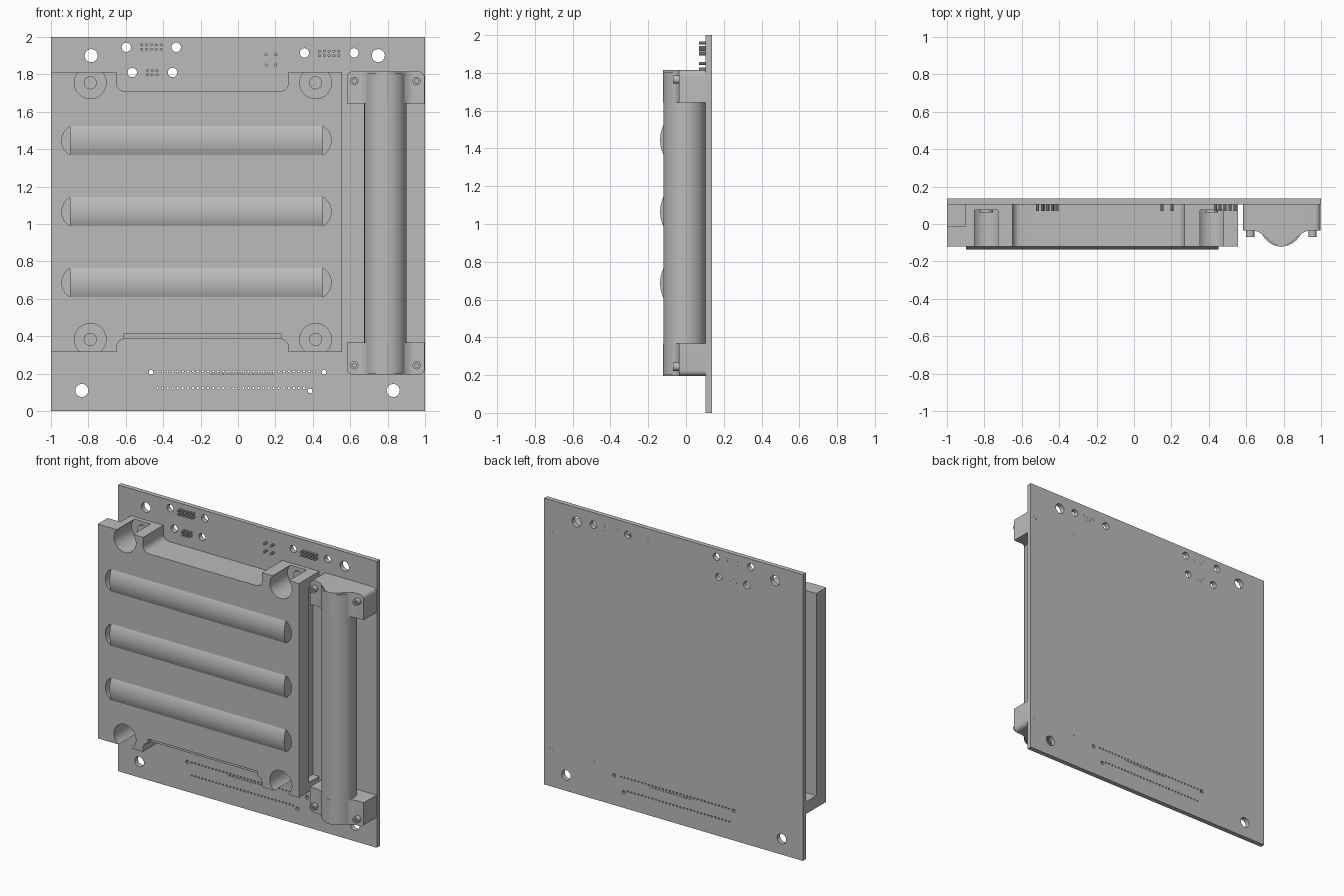
import bpy, bmesh, math
from mathutils import Vector

if "Cube" in bpy.data.objects:
    bpy.data.objects.remove(bpy.data.objects["Cube"], do_unlink=True)

grey = bpy.data.materials.new("plain_grey")
grey.use_nodes = True
grey.diffuse_color = (0.5, 0.5, 0.5, 1)
for node in grey.node_tree.nodes:
    if node.type == 'BSDF_PRINCIPLED':
        node.inputs["Base Color"].default_value = (0.5, 0.5, 0.5, 1)

AXES = {
    'x': lambda a, b, h: Vector((h, a, b)),
    'y': lambda a, b, h: Vector((a, h, b)),
    'z': lambda a, b, h: Vector((a, b, h)),
}


def arc(cx, cy, r, start, end, n=8):
    angles = [math.radians(start + (end - start) * i / n) for i in range(n + 1)]
    return [(cx + r * math.cos(t), cy + r * math.sin(t)) for t in angles]


def disc(cx, cy, r, n=24):
    return arc(cx, cy, r, 0, 360, n)[:-1]


def rect(a0, a1, b0, b1):
    return [(a0, b0), (a1, b0), (a1, b1), (a0, b1)]


def solid(name, pieces):
    """Extrude each (outline, axis, low, high) into one mesh object."""
    bm = bmesh.new()
    for pts, axis, lo, hi in pieces:
        to3d = AXES[axis]
        face = bm.faces.new([bm.verts.new(to3d(a, b, lo)) for a, b in pts])
        out = bmesh.ops.extrude_face_region(bm, geom=[face], use_keep_orig=True)
        new = [v for v in out["geom"] if isinstance(v, bmesh.types.BMVert)]
        bmesh.ops.translate(bm, verts=new, vec=to3d(0, 0, hi - lo))
    bmesh.ops.recalc_face_normals(bm, faces=bm.faces)
    mesh = bpy.data.meshes.new(name)
    bm.to_mesh(mesh)
    bm.free()
    mesh.materials.append(grey)
    ob = bpy.data.objects.new(name, mesh)
    bpy.context.collection.objects.link(ob)
    return ob


def cut(ob, pieces):
    cutter = solid("cutter", pieces)
    cutter.hide_render = True
    mod = ob.modifiers.new("cut", 'BOOLEAN')
    mod.operation, mod.solver, mod.object = 'DIFFERENCE', 'EXACT', cutter
    bpy.context.view_layer.objects.active = ob
    bpy.ops.object.modifier_apply(modifier=mod.name)
    bpy.data.objects.remove(cutter, do_unlink=True)


BACK, BOARD, FACE = 0.137, 0.104, -0.12

# Circuit board with mounting holes and tiny solder holes
board = solid("board", [(rect(-1, 1, 0, 2), 'y', BOARD, BACK)])
holes = [(-.785, 1.9, .035), (.75, 1.9, .035), (-.835, .11, .035), (.83, .11, .035)]
holes += [(x, z, .025) for x, z in ((-.597, 1.945), (-.33, 1.945), (-.565, 1.81),
                                    (-.35, 1.81), (.355, 1.915), (.62, 1.915))]
holes += [(-.465, .207, .013), (.46, .207, .013), (.385, .108, .013)]
row_a = [-.43 + .027 * i for i in range(32)]
holes += [(x, .212, .006) for x in row_a]
holes += [(x, .122, .006) for x in row_a if abs(x - .385) > .022]
holes += [(-.14 + .02 * i, .198, .004) for i in range(17)]
cut(board, [(disc(x, z, r, 24 if r > .02 else 8), 'y', BOARD - .05, BACK + .05)
            for x, z, r in holes])

# Connector pins through the board
pin_groups = [(-.515, .026, 5, (1.958, 1.934)), (-.485, .026, 3, (1.82, 1.798)),
              (.15, .052, 2, (1.905, 1.85)), (.435, .026, 5, (1.924, 1.9))]
solid("connector_pins", [(disc(x0 + step * i, z, .008, 10), 'y', .07, BACK + .0005)
                         for x0, step, n, rows in pin_groups
                         for i in range(n) for z in rows])

# Main housing, outlined with rounded cutouts at top and bottom
L, R, r = -.65, .27, .045
outline = [(-1, .315), (L, .315)]
outline += arc(L + r, .385 - r, r, 180, 90) + arc(R - r, .385 - r, r, 90, 0)
outline += [(R, .315), (.555, .315), (.555, 1.812), (R, 1.812)]
outline += arc(R - r, 1.71 + r, r, 0, -90) + arc(L + r, 1.71 + r, r, 270, 180)
outline += [(L, 1.812), (-1, 1.812)]
housing = solid("housing", [(outline, 'y', FACE, BOARD)])

screws = [(x, z) for x in (-.79, .415) for z in (.383, 1.755)]
rib_levels = (.687, 1.066, 1.446)
X0, X1, HALF = -.897, .453, .0775
END = .089
tilt = math.degrees(math.asin(HALF / END))
inset = END * math.cos(math.radians(tilt))


def slot(z):
    return (arc(X1 - inset, z, END, -tilt, tilt, 12)
            + arc(X0 + inset, z, END, 180 - tilt, 180 + tilt, 12))


cuts = [(disc(x, z, .085, 40), 'y', FACE - .1, .075) for x, z in screws]
cuts += [(slot(z), 'y', FACE - .1, -.04) for z in rib_levels]
# side recesses behind the front plate, and the lower front step
cuts += [(rect(-1.1, -.9, -.01, .2), 'z', .4, 1.9),
         (rect(.505, .7, -.01, .2), 'z', .38, 1.74),
         (rect(L + .04, R - .04, .2, .415), 'y', FACE - .1, -.09)]
cut(housing, cuts)

# Screw heads in the corner pockets
solid("housing_screws", [(disc(x, z, .035), 'y', .062, .09) for x, z in screws])

# Rounded cells showing through the slots
BULGE = .017
RAD = (HALF ** 2 + BULGE ** 2) / (2 * BULGE)
half_angle = math.degrees(math.asin(HALF / RAD))
for name, z in zip(("lower", "middle", "upper"), rib_levels):
    crown = arc(FACE - BULGE + RAD, z, RAD, 180 - half_angle, 180 + half_angle, 16)
    crown += [(-.035, z - HALF), (-.035, z + HALF)]
    solid(name + "_cell", [(crown, 'x', X0, X1)])

# Upright cylinder at the side
CX = .788
solid("cylinder", [(disc(CX, -.007, .113, 64), 'z', .2, 1.805)])

# Clamps holding the cylinder, each with a bell-shaped strap
hump = []
for i in range(33):
    u = -1 + i / 16
    hump.append((CX + .15 * u, -.036 - .043 * (1 + math.cos(math.pi * u))))
profile = [(.582, BOARD), (.582, -.036)] + hump + [(.997, -.036), (.997, BOARD)]
bolt_x = (.622, .955)
for name, lo, hi, bolt_z in (("lower", .195, .367, .245), ("upper", 1.643, 1.815, 1.765)):
    clamp = solid(name + "_clamp", [(profile, 'z', lo, hi)])
    # round the outer corners
    out_z, s = (lo, 1) if name == "lower" else (hi, -1)
    corners = []
    for edge, d in ((.582, 1), (.997, -1)):
        q = .03
        curve = [(edge + d * q * (1 - math.cos(t)), out_z + s * q * (1 - math.sin(t)))
                 for t in (math.pi / 2 * i / 6 for i in range(7))]
        curve += [(edge + d * q, out_z - s * .02), (edge - d * .02, out_z - s * .02),
                  (edge - d * .02, out_z + s * q)]
        corners.append((curve, 'y', -.3, .3))
    cut(clamp, corners)
    bolts = solid(name + "_clamp_bolts", [(disc(x, bolt_z, .022), 'y', -.07, BACK + .0005)
                                          for x in bolt_x])
    cut(bolts, [(disc(x, bolt_z, .012, 6), 'y', -.1, -.055) for x in bolt_x])

# Smooth the curved faces and keep the edges sharp
for ob in bpy.context.collection.objects:
    if ob.type == 'MESH' and grey.name in ob.data.materials:
        ob.select_set(True)
        bpy.context.view_layer.objects.active = ob
bpy.ops.object.shade_smooth_by_angle(angle=math.radians(25))
